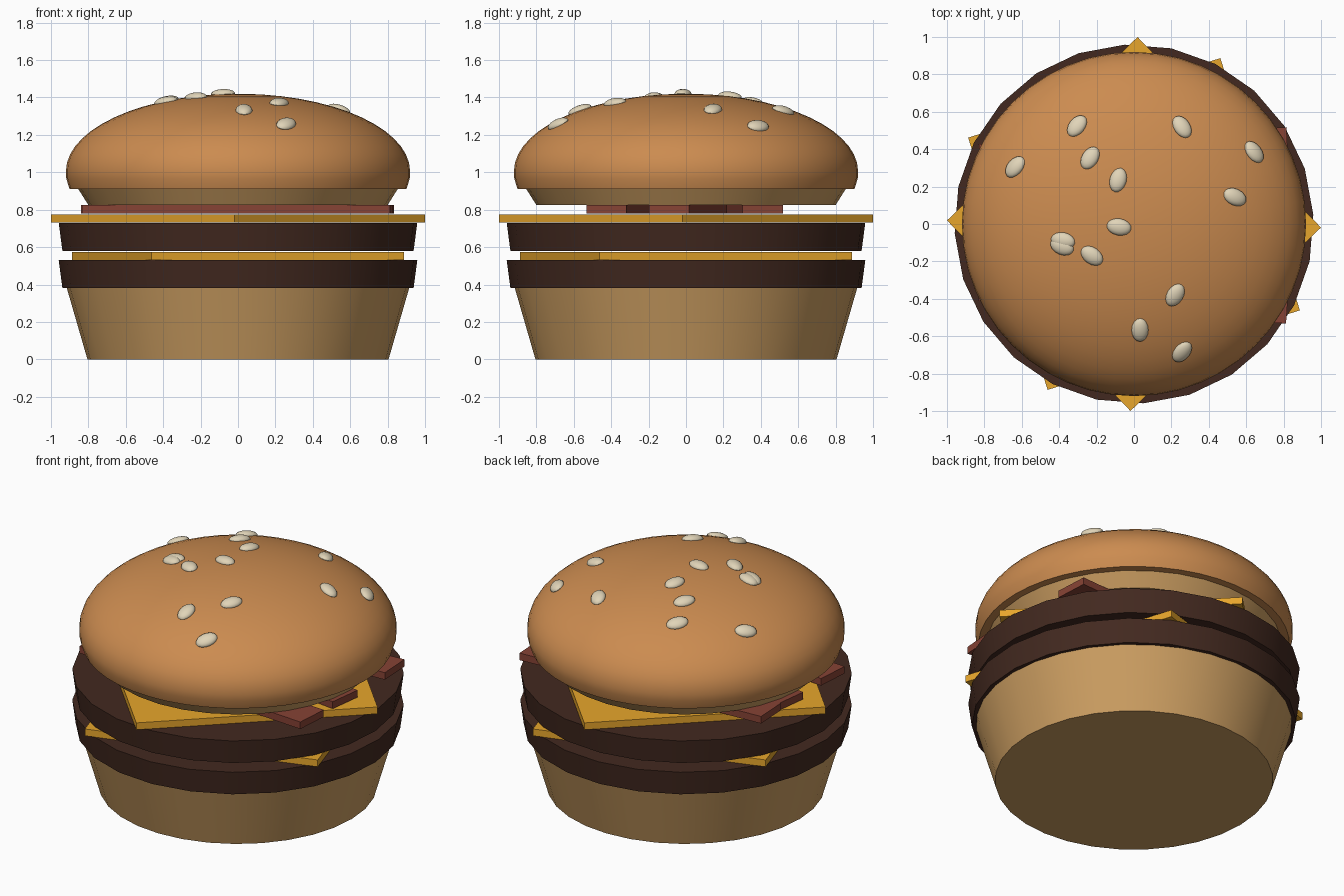
import bpy, bmesh, math
from mathutils import Vector, Matrix

if "Cube" in bpy.data.objects:
    bpy.data.objects.remove(bpy.data.objects["Cube"])


def material(name, rgb):
    m = bpy.data.materials.new(name)
    m.diffuse_color = (*rgb, 1)
    m.use_nodes = True
    m.node_tree.nodes["Principled BSDF"].inputs["Base Color"].default_value = m.diffuse_color
    return m


CRUST = material("crust", (0.60, 0.26, 0.08))
BREAD = material("bread", (0.60, 0.34, 0.12))
MEAT = material("meat", (0.055, 0.022, 0.014))
CHEESE = material("cheese", (0.80, 0.38, 0.025))
BACON = material("bacon", (0.24, 0.055, 0.035))
SEED = material("seed", (0.75, 0.66, 0.48))


def finish(bm, name, mat, smooth=True):
    bmesh.ops.recalc_face_normals(bm, faces=bm.faces)
    me = bpy.data.meshes.new(name)
    bm.to_mesh(me)
    bm.free()
    ob = bpy.data.objects.new(name, me)
    bpy.context.collection.objects.link(ob)
    me.materials.append(mat)
    if smooth:
        bpy.ops.object.select_all(action='DESELECT')
        ob.select_set(True)
        bpy.context.view_layer.objects.active = ob
        bpy.ops.object.shade_smooth_by_angle(angle=math.radians(32))
    return ob


def lathe(name, profile, sides, mat, turn=0.0):
    """Revolve (radius, z) points about z and cap both ends."""
    bm = bmesh.new()
    rings = []
    for r, z in profile:
        rings.append([bm.verts.new((r * math.cos(a), r * math.sin(a), z))
                      for a in (turn + math.tau * i / sides for i in range(sides))])
    for lo, hi in zip(rings, rings[1:]):
        for i in range(sides):
            j = (i + 1) % sides
            bm.faces.new((lo[i], lo[j], hi[j], hi[i]))
    bm.faces.new(rings[0])
    bm.faces.new(rings[-1])
    return finish(bm, name, mat)


def slab(name, center, size, angle, mat):
    bm = bmesh.new()
    bmesh.ops.create_cube(bm, size=1, matrix=Matrix.Translation(center)
                          @ Matrix.Rotation(angle, 4, 'Z') @ Matrix.Diagonal((*size, 1)))
    return finish(bm, name, mat, smooth=False)


# Bottom bun
lathe("bottom_bun", [(0.805, 0), (0.915, 0.38)], 32, BREAD)

# Two patties, each with a square cheese slice on top
for tag, z, corner in (("lower", 0.38, 62.5), ("upper", 0.58, -1.1)):
    lathe(tag + "_patty", [(0.94, z), (0.96, z + 0.15)], 24, MEAT, math.radians(3))
    slab(tag + "_cheese", (0, 0, z + 0.173), (1.414, 1.414, 0.044),
         math.radians(corner + 45), CHEESE)

# Bacon strips, given by the y of their left and right ends
for i, (yl, yr) in enumerate(((-0.305, -0.425), (0.12, -0.09), (0.32, 0.41))):
    slab(f"bacon_strip_{i + 1}", (-0.002, (yl + yr) / 2, 0.802),
         (math.hypot(1.645, yr - yl), 0.215, 0.045), math.atan2(yr - yl, 1.645), BACON)

# Top bun: cut heel, then stepped rim and dome
lathe("top_bun_heel", [(0.80, 0.825), (0.86, 0.92)], 32, BREAD)
R, H, Z0 = 0.92, 0.415, 1.005
dome = [(R * math.cos(t), Z0 + H * math.sin(t))
        for t in (math.radians(88) * i / 14 for i in range(15))]
lathe("top_bun_crown", [(0.90, 0.91), (0.918, 0.965)] + dome, 48, CRUST)

# Sesame seeds: x, y, heading of the long axis in degrees
SEEDS = [(-.305, .524, 55), (-.235, .353, 60), (-.085, .235, 75), (-.636, .305, 45),
         (.257, .519, -60), (.642, .385, -50), (.54, .144, -20), (-.08, -.016, -10),
         (-.38, -.09, -10), (-.385, -.12, -20), (-.225, -.17, -35), (.22, -.38, 60),
         (.032, -.567, 90), (.257, -.684, 60)]
for i, (x, y, deg) in enumerate(SEEDS):
    z = Z0 + H * math.sqrt(1 - (x * x + y * y) / R ** 2)
    n = Vector((x / R ** 2, y / R ** 2, (z - Z0) / H ** 2)).normalized()
    d = Vector((math.cos(math.radians(deg)), math.sin(math.radians(deg)), 0))
    u = (d - n * d.dot(n)).normalized()
    v = n.cross(u)
    rot = Matrix((u, v, n)).transposed().to_4x4()
    bm = bmesh.new()
    bmesh.ops.create_uvsphere(bm, u_segments=16, v_segments=10, radius=1,
                              matrix=Matrix.Translation((x, y, z)) @ rot
                              @ Matrix.Diagonal((0.066, 0.045, 0.027, 1)))
    finish(bm, f"sesame_seed_{i + 1}", SEED)
